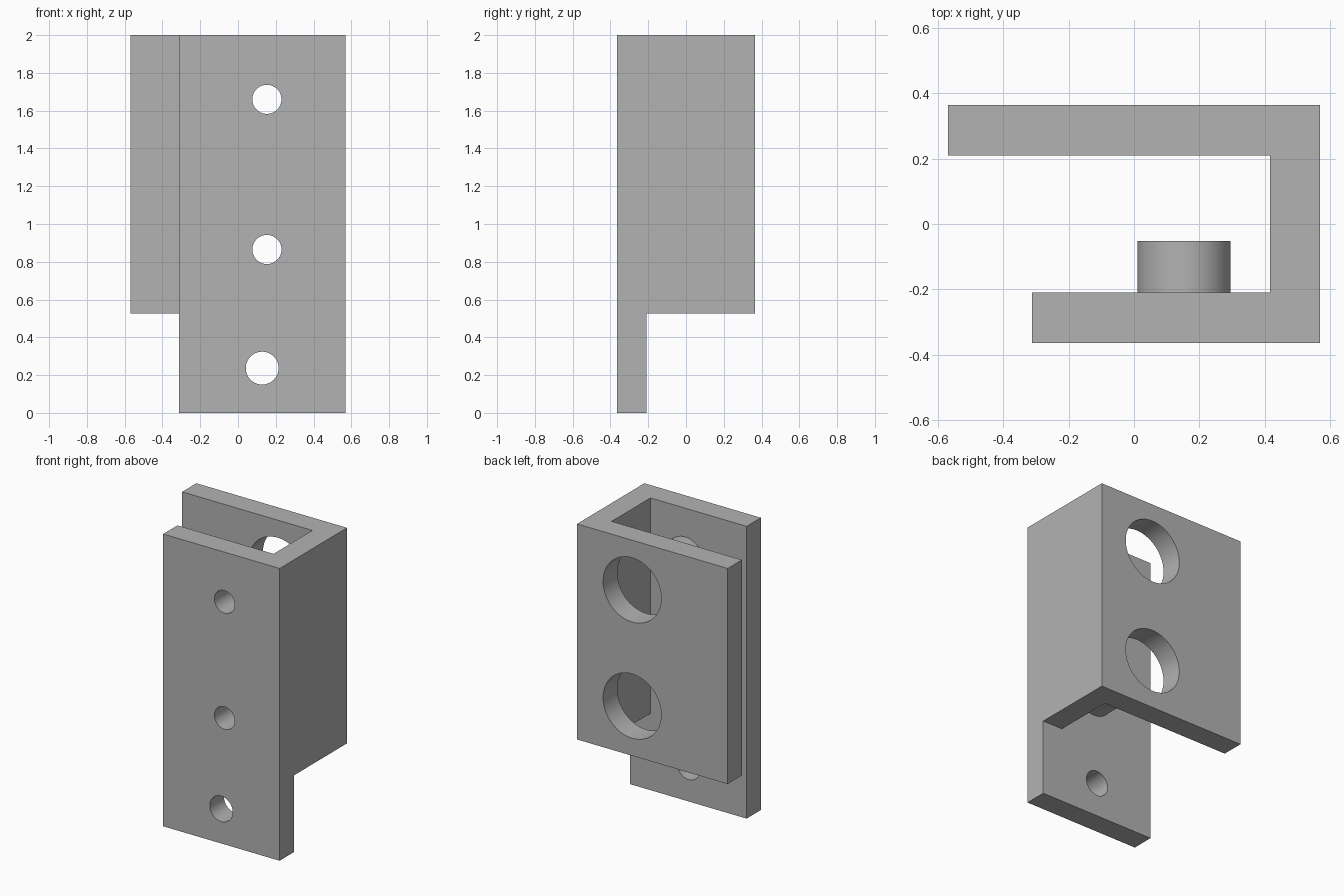
import bpy
import bmesh
import math
from mathutils import Matrix, Vector

cube = bpy.data.objects.get("Cube")
if cube:
    bpy.data.objects.remove(cube, do_unlink=True)

# Single plain grey
grey = bpy.data.materials.new("plain_grey")
grey.use_nodes = True
colour = (0.45, 0.45, 0.45, 1)
grey.diffuse_color = colour
grey.node_tree.nodes["Principled BSDF"].inputs["Base Color"].default_value = colour

W, D, TOP = 0.57, 0.364, 2.0      # half width, half depth, height
T = 0.154                         # wall thickness
FRONT_EDGE = -0.312               # free edge of the shorter front plate
STEP = 0.525                      # underside of side and back walls
HOLE_X, HOLE_Z = 0.153, (0.865, 1.66)


def make_object(name, bm):
    bmesh.ops.recalc_face_normals(bm, faces=bm.faces)
    mesh = bpy.data.meshes.new(name)
    bm.to_mesh(mesh)
    bm.free()
    mesh.materials.append(grey)
    obj = bpy.data.objects.new(name, mesh)
    bpy.context.collection.objects.link(obj)
    return obj


def prism(name, outline, z0, z1):
    bm = bmesh.new()
    face = bm.faces.new([bm.verts.new((x, y, z0)) for x, y in outline])
    grown = bmesh.ops.extrude_face_region(bm, geom=[face])["geom"]
    verts = [v for v in grown if isinstance(v, bmesh.types.BMVert)]
    bmesh.ops.translate(bm, verts=verts, vec=Vector((0, 0, z1 - z0)))
    return make_object(name, bm)


def cylinder(name, x, z, radius, y0, y1):
    bm = bmesh.new()
    place = Matrix.Translation((x, (y0 + y1) / 2, z)) @ Matrix.Rotation(math.pi / 2, 4, "X")
    bmesh.ops.create_cone(bm, cap_ends=True, segments=64, radius1=radius,
                          radius2=radius, depth=y1 - y0, matrix=place)
    return make_object(name, bm)


def combine(target, tool, operation):
    tool.hide_render = True
    mod = target.modifiers.new(operation.lower(), "BOOLEAN")
    mod.operation, mod.solver, mod.object = operation, "EXACT", tool
    bpy.context.view_layer.objects.active = target
    bpy.ops.object.modifier_apply(modifier=mod.name)
    bpy.data.objects.remove(tool, do_unlink=True)


# Channel with a long front plate and a wider back plate
bracket = prism("channel_bracket", [
    (FRONT_EDGE, -D), (W, -D), (W, D), (-W, D),
    (-W, D - T), (W - T, D - T), (W - T, T - D), (FRONT_EDGE, T - D)], 0, TOP)

# Step below the side and back walls
step = prism("step_cutter", [(-1, T - D), (1, T - D), (1, 1), (-1, 1)], -1, STEP)
combine(bracket, step, "DIFFERENCE")

# Bosses inside the front plate, screw holes, and access holes in the back plate
for z in HOLE_Z:
    combine(bracket, cylinder("boss", HOLE_X, z, 0.143, -0.3, -0.052), "UNION")
    combine(bracket, cylinder("screw_hole", HOLE_X, z, 0.077, -0.6, 0), "DIFFERENCE")
    combine(bracket, cylinder("access_hole", HOLE_X, z, 0.22, 0.1, 0.6), "DIFFERENCE")

# Lower mounting hole
combine(bracket, cylinder("mounting_hole", 0.128, 0.237, 0.087, -0.6, 0), "DIFFERENCE")

bpy.ops.object.select_all(action="DESELECT")
bracket.select_set(True)
bpy.context.view_layer.objects.active = bracket
bpy.ops.object.shade_smooth_by_angle(angle=math.radians(30))
